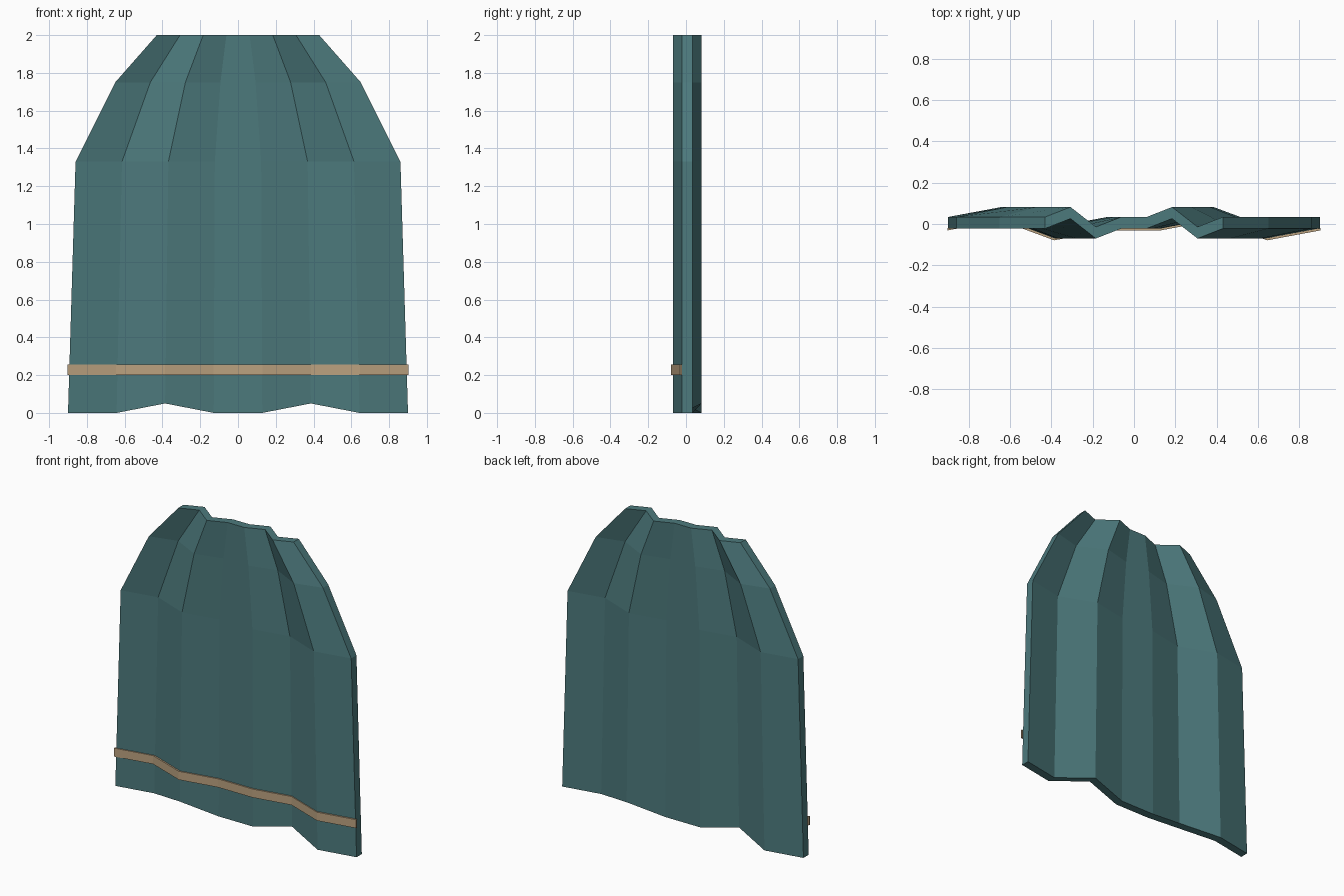
import bpy
import bmesh

cube = bpy.data.objects.get("Cube")
if cube:
    bpy.data.objects.remove(cube, do_unlink=True)


def make_material(name, color):
    mat = bpy.data.materials.new(name)
    mat.use_nodes = True
    mat.diffuse_color = color
    mat.node_tree.nodes["Principled BSDF"].inputs["Base Color"].default_value = color
    return mat


teal = make_material("teal cloth", (0.073, 0.193, 0.203, 1))
tan = make_material("tan trim", (0.50, 0.36, 0.215, 1))

# Pleat pattern across the eight columns: out, in, flat, repeated
FOLDS = [0, 1, -1, 0, 0, 1, -1, 0]
FOLD_DEPTH = 0.048
FRONT_Y = -0.022
LAST = len(FOLDS) - 1


def pleated_sheet(name, rows, front, thickness, mat, hem=0.0):
    """Folded sheet from (half width, height) rows, given depth along y."""
    bm = bmesh.new()
    grid = []
    for r, (half, z) in enumerate(rows):
        line = []
        for c, fold in enumerate(FOLDS):
            x = half * (2 * c / LAST - 1)
            lift = hem if r == 0 and c in (2, 5) else 0
            line.append(bm.verts.new((x, front + fold * FOLD_DEPTH, z + lift)))
        grid.append(line)
    for low, high in zip(grid, grid[1:]):
        for c in range(LAST):
            bm.faces.new((low[c], low[c + 1], high[c + 1], high[c]))
    # Back layer and closed rim
    made = bmesh.ops.extrude_face_region(bm, geom=bm.faces[:], use_keep_orig=True)
    moved = [v for v in made["geom"] if isinstance(v, bmesh.types.BMVert)]
    bmesh.ops.translate(bm, verts=moved, vec=(0, thickness, 0))
    bmesh.ops.recalc_face_normals(bm, faces=bm.faces[:])
    mesh = bpy.data.meshes.new(name)
    bm.to_mesh(mesh)
    bm.free()
    mesh.materials.append(mat)
    obj = bpy.data.objects.new(name, mesh)
    bpy.context.collection.objects.link(obj)
    return obj


# Cloak body, narrowing to the shoulders, with a notched hem
pleated_sheet("cloak", [(0.9, 0), (0.86, 1.33), (0.65, 1.75), (0.43, 2)],
              FRONT_Y, 0.056, teal, hem=0.05)

# Trim band lying on the front of the cloak
pleated_sheet("hem_band", [(0.903, 0.2), (0.903, 0.257)],
              FRONT_Y - 0.009, 0.011, tan)
